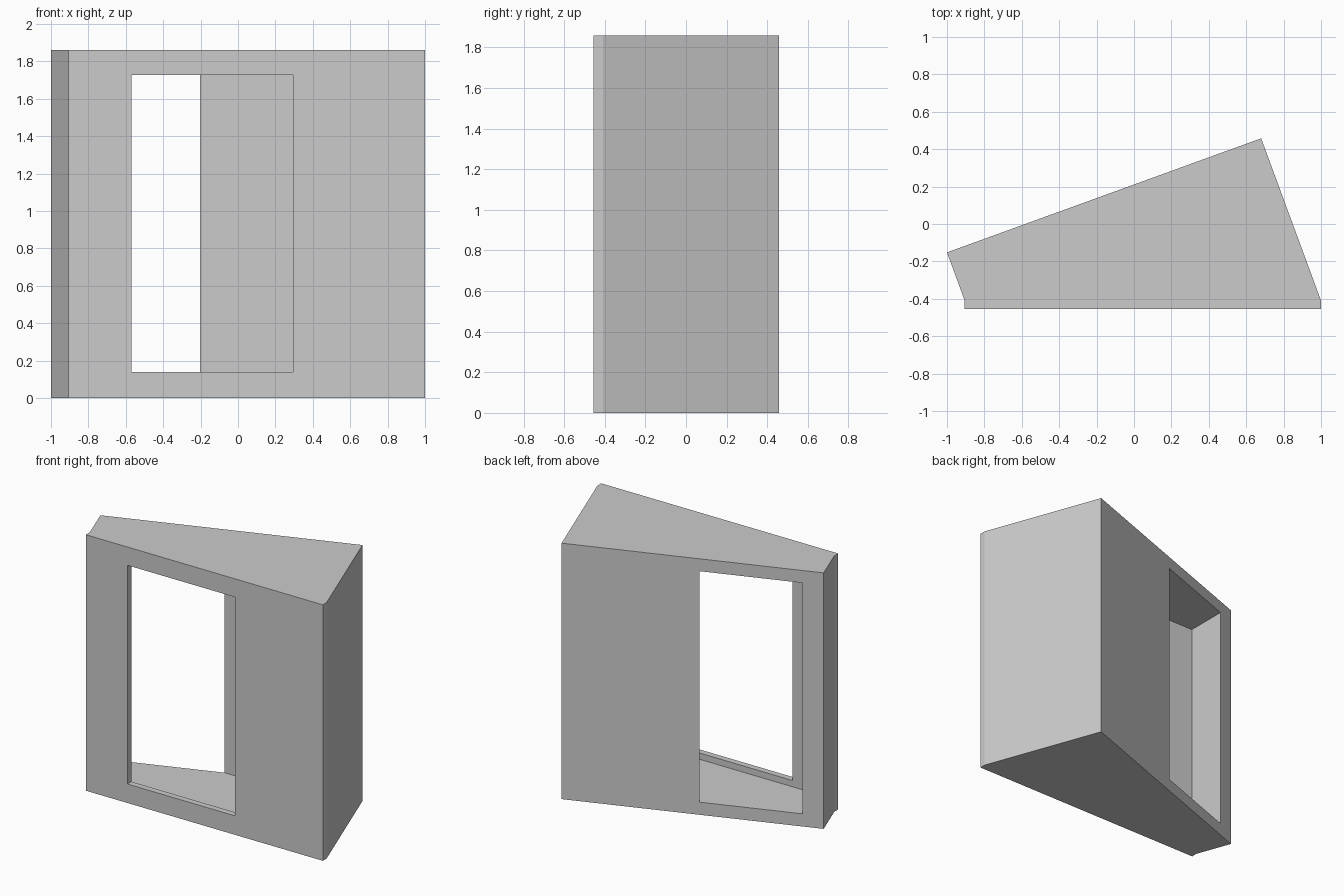
import bpy, bmesh

if "Cube" in bpy.data.objects:
    bpy.data.objects.remove(bpy.data.objects["Cube"])

HEIGHT = 1.86
BACK, SLAB, FRONT = 0.455, -0.41, -0.455


def prism(name, outline, z0, z1):
    """Extrude a plan outline between two heights."""
    bm = bmesh.new()
    face = bm.faces.new([bm.verts.new((x, y, z0)) for x, y in outline])
    top = bmesh.ops.extrude_face_region(bm, geom=[face])["geom"]
    bmesh.ops.translate(bm, vec=(0, 0, z1 - z0),
                        verts=[v for v in top if isinstance(v, bmesh.types.BMVert)])
    bmesh.ops.recalc_face_normals(bm, faces=bm.faces)
    mesh = bpy.data.meshes.new(name)
    bm.to_mesh(mesh)
    bm.free()
    obj = bpy.data.objects.new(name, mesh)
    bpy.context.collection.objects.link(obj)
    return obj


def box(name, x0, x1, y0, y1, z0, z1):
    return prism(name, [(x0, y0), (x1, y0), (x1, y1), (x0, y1)], z0, z1)


def cut(target, cutter):
    """Subtract a cutter, apply it and remove the helper."""
    cutter.hide_render = True
    mod = target.modifiers.new("cut", "BOOLEAN")
    mod.operation = "DIFFERENCE"
    mod.solver = "EXACT"
    mod.object = cutter
    bpy.context.view_layer.objects.active = target
    bpy.ops.object.modifier_apply(modifier=mod.name)
    bpy.data.objects.remove(cutter)


# Wedge-shaped wall with a thin straight front slab
wall = prism("wedge_wall", [(-0.905, FRONT), (1, FRONT), (1, SLAB), (0.68, BACK + 0.003),
                            (-1, -0.152), (-0.905, SLAB)], 0, HEIGHT)

# Inner recess, which breaks through the slanted back face
cut(wall, box("recess_cutter", -0.865, 0.585, SLAB, 0.137, 0.092, 1.77))

# Window opening through the front slab
cut(wall, box("opening_cutter", -0.57, 0.295, FRONT - 0.1, SLAB + 0.05, 0.138, 1.727))
